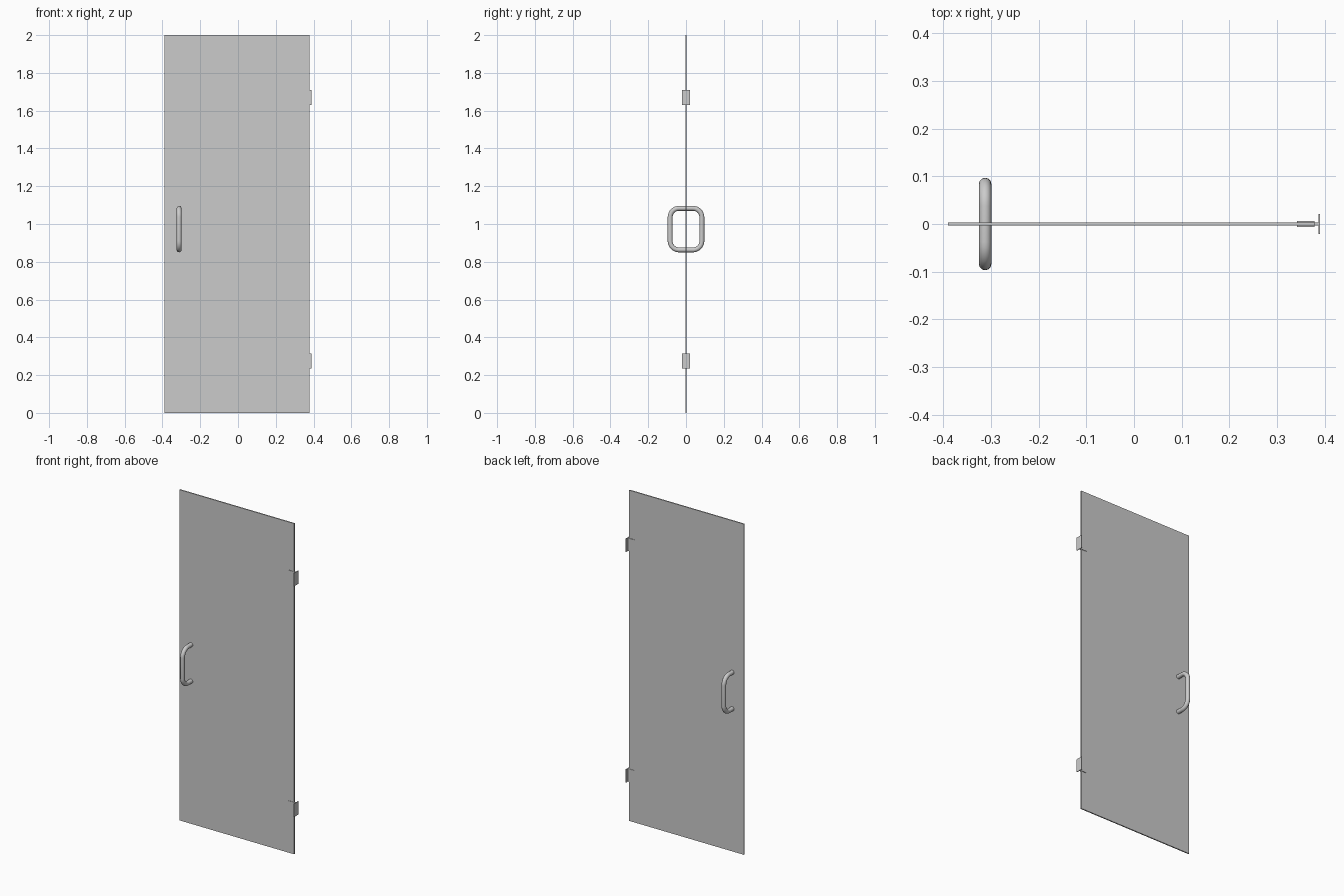
import bpy
import math

if "Cube" in bpy.data.objects:
    bpy.data.objects.remove(bpy.data.objects["Cube"])


def box(name, x, y, z, bevel=0.0):
    """Box given by (min, max) ranges on each axis."""
    bpy.ops.mesh.primitive_cube_add(
        size=1, location=[(r[0] + r[1]) / 2 for r in (x, y, z)])
    ob = bpy.context.object
    ob.name = name
    ob.scale = [r[1] - r[0] for r in (x, y, z)]
    bpy.ops.object.transform_apply(location=False, rotation=False, scale=True)
    if bevel:
        m = ob.modifiers.new("bevel", 'BEVEL')
        m.width, m.segments = bevel, 1
    return ob


def pull_handle(name, side):
    """C-shaped round tube with rounded corners, ending at the glass."""
    reach, zc, half, rad, steps = 0.084, 0.973, 0.110, 0.047, 8
    pts = [(0.002, zc + half)]
    for sign, start in ((1, 90), (-1, 0)):
        for i in range(steps + 1):
            a = math.radians(start - 90 * i / steps)
            pts.append((reach - rad + rad * math.cos(a),
                        zc + sign * (half - rad) + rad * math.sin(a)))
    pts.append((0.002, zc - half))
    cu = bpy.data.curves.new(name, 'CURVE')
    cu.dimensions = '3D'
    cu.bevel_depth = 0.013
    cu.bevel_resolution = 4
    cu.use_fill_caps = True
    sp = cu.splines.new('POLY')
    sp.points.add(len(pts) - 1)
    for p, (y, z) in zip(sp.points, pts):
        p.co = (-0.312, side * y, z, 1)
    sp.use_smooth = True
    ob = bpy.data.objects.new(name, cu)
    bpy.context.collection.objects.link(ob)
    # turn into a mesh with smooth sides and sharp end caps
    bpy.ops.object.select_all(action='DESELECT')
    ob.select_set(True)
    bpy.context.view_layer.objects.active = ob
    bpy.ops.object.convert(target='MESH')
    bpy.ops.object.shade_smooth_by_angle(angle=math.radians(40))


# door glass
box("glass_panel", (-0.39, 0.378), (-0.0035, 0.0035), (0, 2))

# pull handles on both faces
pull_handle("front_handle", -1)
pull_handle("back_handle", 1)

# hinges: clamp plates on both faces, a short stem and a wall plate
for label, z0 in (("lower", 0.235), ("upper", 1.63)):
    z = (z0, z0 + 0.08)
    for face, s in (("front", -1), ("back", 1)):
        box(f"{label}_hinge_{face}_clamp", (0.342, 0.378),
            sorted((s * 0.0035, s * 0.006)), z)
    box(f"{label}_hinge_stem", (0.377, 0.387), (-0.003, 0.003), z)
    box(f"{label}_hinge_wall_plate", (0.3865, 0.39), (-0.021, 0.021), z)
